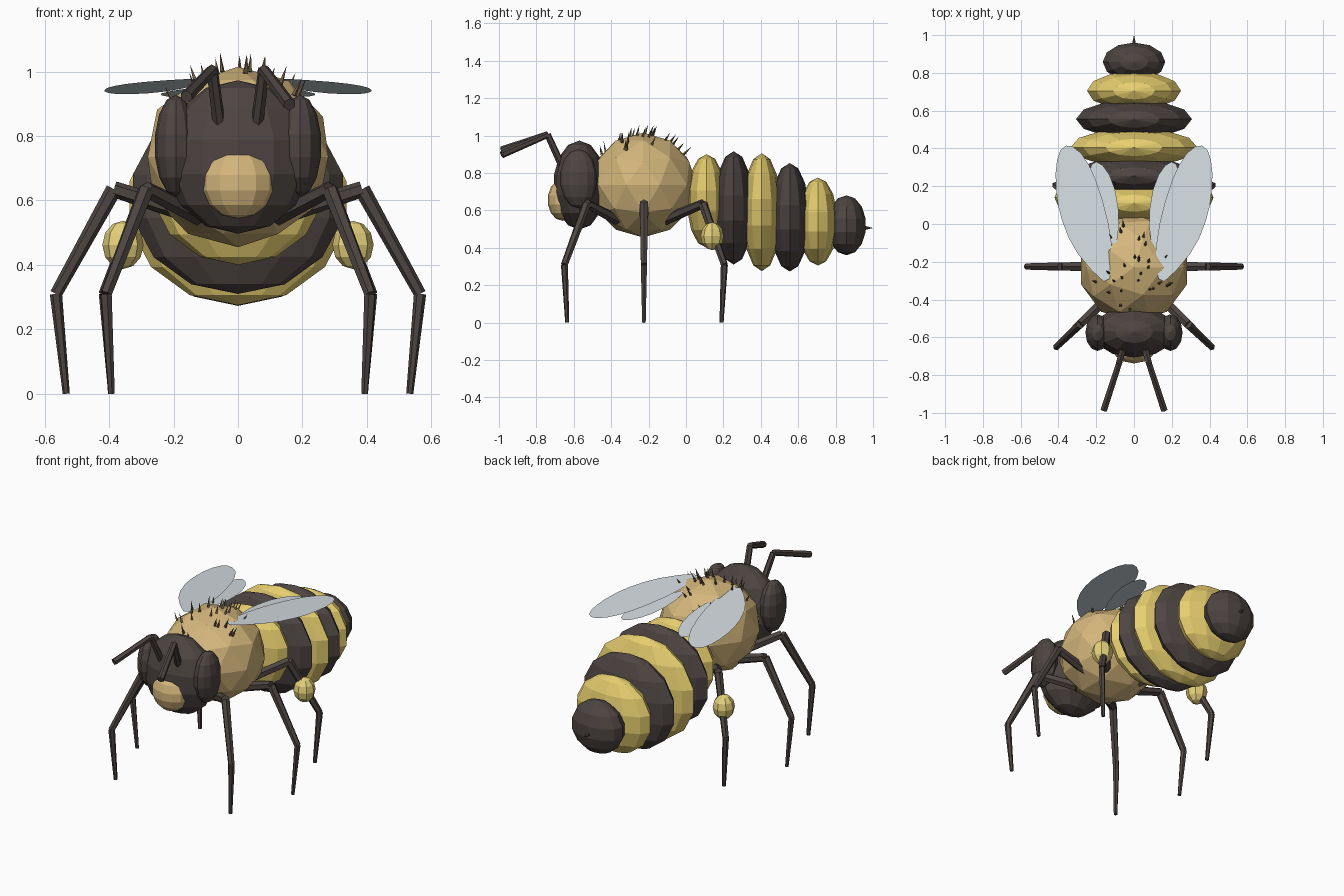
import bpy, bmesh, math, random
from mathutils import Vector, Matrix

if "Cube" in bpy.data.objects:
    bpy.data.objects.remove(bpy.data.objects["Cube"])

random.seed(4)


def material(name, rgb):
    m = bpy.data.materials.new(name)
    m.diffuse_color = (*rgb, 1)
    m.use_nodes = True
    m.node_tree.nodes["Principled BSDF"].inputs["Base Color"].default_value = m.diffuse_color
    return m


DARK = material("dark_brown", (0.075, 0.06, 0.055))
YELLOW = material("yellow", (0.80, 0.62, 0.16))
TAN = material("tan", (0.66, 0.47, 0.20))
POLLEN = material("pollen_yellow", (0.78, 0.64, 0.20))
WING = material("wing_grey", (0.66, 0.72, 0.75))
HAIR = material("hair_brown", (0.16, 0.11, 0.06))


def finish(bm, name, mat):
    mesh = bpy.data.meshes.new(name)
    bm.to_mesh(mesh)
    bm.free()
    mesh.materials.append(mat)
    ob = bpy.data.objects.new(name, mesh)
    bpy.context.collection.objects.link(ob)
    return ob


def ball(name, centre, radii, mat, segs=12, rings=7):
    bm = bmesh.new()
    mtx = Matrix.Translation(centre) @ Matrix.Diagonal((*radii, 1))
    bmesh.ops.create_uvsphere(bm, u_segments=segs, v_segments=rings, radius=1, matrix=mtx)
    return finish(bm, name, mat)


def add_rod(bm, a, b, r1, r2, sides=6):
    a, b = Vector(a), Vector(b)
    d = b - a
    mtx = Matrix.Translation((a + b) / 2) @ d.to_track_quat('Z', 'Y').to_matrix().to_4x4()
    bmesh.ops.create_cone(bm, cap_ends=True, segments=sides, radius1=r1, radius2=r2,
                          depth=d.length, matrix=mtx)


def limb(name, points, radii, mat):
    bm = bmesh.new()
    for i in range(len(points) - 1):
        add_rod(bm, points[i], points[i + 1], radii[i], radii[i + 1])
    return finish(bm, name, mat)


# Abdomen bands: y, z, radius x, radius z
bands = [(0.11, 0.65, 0.27, 0.25), (0.255, 0.613, 0.335, 0.303), (0.405, 0.59, 0.345, 0.315),
         (0.555, 0.563, 0.315, 0.29), (0.705, 0.54, 0.255, 0.235), (0.858, 0.52, 0.17, 0.16)]
for i, (y, z, rx, rz) in enumerate(bands):
    ball(f"abdomen_band_{i + 1}", (0, y, z), (rx, 0.105, rz), DARK if i % 2 else YELLOW)

# Stinger
bm = bmesh.new()
add_rod(bm, (0, 0.93, 0.507), (0, 1.0, 0.505), 0.018, 0)
finish(bm, "stinger", DARK)

# Thorax
T_POS, T_RAD = Vector((0, -0.23, 0.735)), Vector((0.295, 0.29, 0.28))
bm = bmesh.new()
bmesh.ops.create_icosphere(bm, subdivisions=2, radius=1,
                           matrix=Matrix.Translation(T_POS) @ Matrix.Diagonal((*T_RAD, 1)))
finish(bm, "thorax", TAN)

# Thorax hairs
bm = bmesh.new()
for _ in range(28):
    az, pol = random.uniform(0, math.tau), random.uniform(0.1, 0.95)
    n = Vector((math.sin(pol) * math.cos(az), math.sin(pol) * math.sin(az), math.cos(pol)))
    base = T_POS + n * T_RAD * 0.96
    tip = base + (n + Vector((0, 0.5, 0.6))).normalized() * random.uniform(0.05, 0.065)
    add_rod(bm, base, tip, 0.008, 0, 4)
finish(bm, "thorax_hairs", HAIR)

# Head and face
ball("head", (0, -0.57, 0.735), (0.23, 0.14, 0.238), DARK)
ball("face_plate", (0, -0.66, 0.655), (0.115, 0.08, 0.111), TAN)

# Wing outlines in plan
FORE = [(0.16, -0.305), (0.225, -0.245), (0.296, -0.16), (0.345, -0.075), (0.38, 0.015),
        (0.402, 0.1), (0.413, 0.19), (0.415, 0.27), (0.407, 0.34), (0.39, 0.39), (0.36, 0.415),
        (0.325, 0.41), (0.28, 0.375), (0.24, 0.315), (0.205, 0.24), (0.165, 0.12),
        (0.135, 0.0), (0.118, -0.11), (0.113, -0.21), (0.13, -0.29)]
HIND = [(0.115, -0.13), (0.16, -0.05), (0.21, 0.07), (0.238, 0.18), (0.24, 0.26), (0.225, 0.315),
        (0.2, 0.33), (0.165, 0.31), (0.13, 0.26), (0.1, 0.18), (0.083, 0.08), (0.08, -0.01),
        (0.09, -0.09)]


def wing(name, outline, side, z0):
    bm = bmesh.new()
    pts = outline if side > 0 else outline[::-1]
    bm.faces.new([bm.verts.new((side * x, y, z0 - 0.065 * y)) for x, y in pts])
    return finish(bm, name, WING)


# Leg joints: hip, knee, ankle, foot
LEGS = {
    "front": [(0.12, -0.37, 0.55), (0.285, -0.53, 0.635), (0.41, -0.65, 0.31), (0.393, -0.635, 0)],
    "middle": [(0.12, -0.225, 0.55), (0.385, -0.225, 0.635), (0.565, -0.225, 0.31), (0.533, -0.225, 0)],
    "rear": [(0.12, -0.11, 0.55), (0.285, 0.09, 0.635), (0.415, 0.205, 0.31), (0.393, 0.19, 0)],
}

# Paired parts
for s, tag in ((-1, "right"), (1, "left")):
    ball(f"eye_{tag}", (s * 0.193, -0.575, 0.77), (0.066, 0.1, 0.158), DARK)
    limb(f"antenna_{tag}", [(s * 0.058, -0.66, 0.83), (s * 0.08, -0.74, 1.005),
                            (s * 0.16, -0.985, 0.91 - s * 0.012)], [0.02, 0.018, 0.02], DARK)
    wing(f"forewing_{tag}", FORE, s, 0.957)
    wing(f"hindwing_{tag}", HIND, s, 0.944)
    for leg, pts in LEGS.items():
        limb(f"{leg}_leg_{tag}", [(s * x, y, z) for x, y, z in pts],
             [0.03, 0.025, 0.019, 0.011], DARK)
    ball(f"pollen_basket_{tag}", (s * 0.357, 0.14, 0.462), (0.064, 0.062, 0.075), POLLEN, 8, 6)
